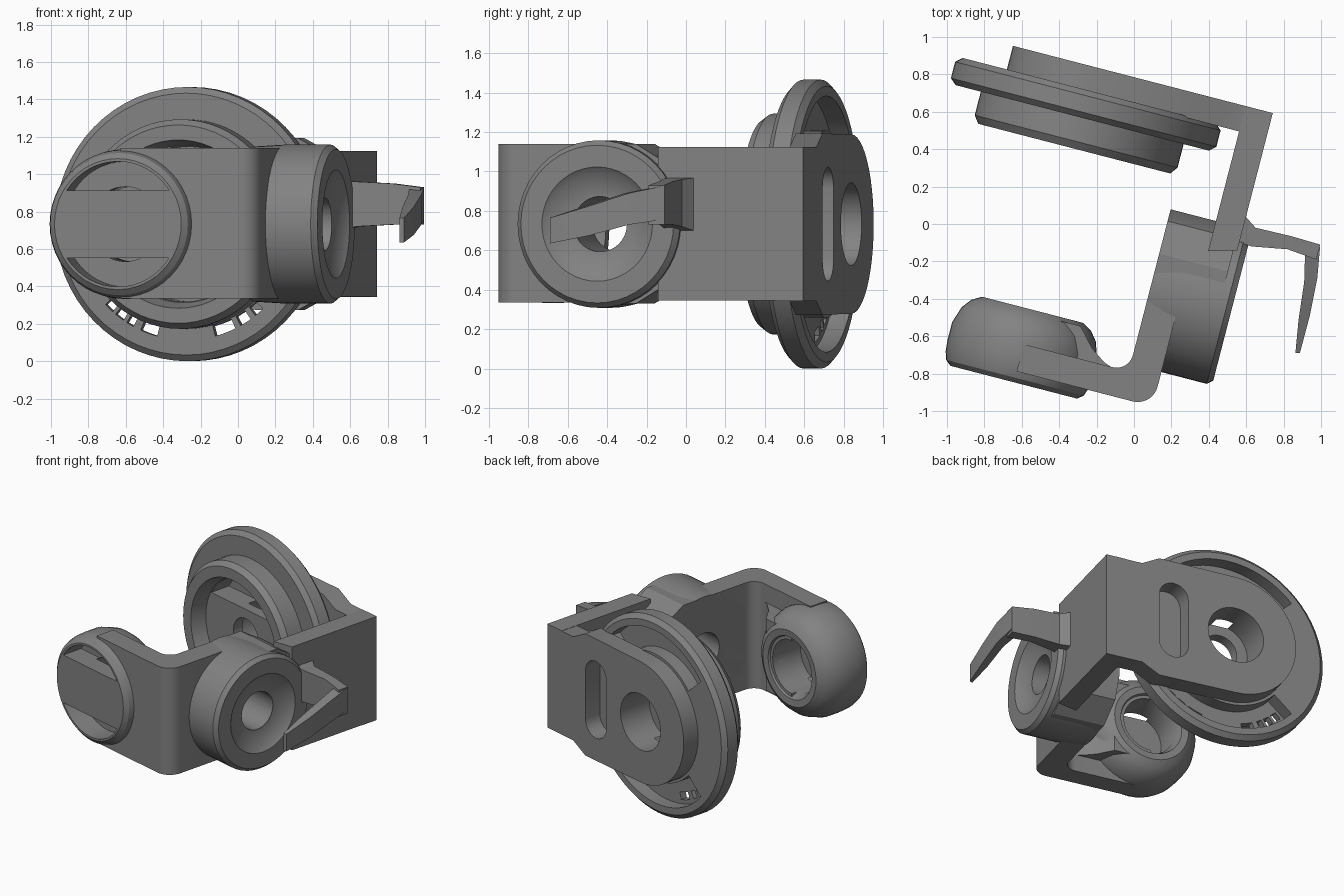
import bpy, bmesh, math
from mathutils import Vector

if "Cube" in bpy.data.objects:
    bpy.data.objects.remove(bpy.data.objects["Cube"])

YAW = math.radians(-14.5)   # whole bracket is turned about z
ZC = 0.733                  # height of all the axes
UC = -0.41                  # wheel axis position along the arms
VC = -0.305                 # pivot drum axis position

grey = bpy.data.materials.new('dark_grey')
grey.diffuse_color = (0.225, 0.225, 0.225, 1)
grey.use_nodes = True
grey.node_tree.nodes["Principled BSDF"].inputs["Base Color"].default_value = grey.diffuse_color


def finish(name, bm, yaw=YAW):
    bmesh.ops.recalc_face_normals(bm, faces=bm.faces)
    me = bpy.data.meshes.new(name)
    bm.to_mesh(me)
    bm.free()
    me.materials.append(grey)
    ob = bpy.data.objects.new(name, me)
    ob.rotation_euler.z = yaw
    bpy.context.collection.objects.link(ob)
    return ob


def place(axis, a, b, h):
    return {'u': (h, a, b), 'v': (a, h, b), 'z': (a, b, h)}[axis]


def skin(bm, rings):
    """Cap the first and last ring and bridge all rings with quads."""
    bm.faces.new(rings[0])
    bm.faces.new(rings[-1][::-1])
    n = len(rings[0])
    for p, q in zip(rings, rings[1:]):
        for i in range(n):
            j = (i + 1) % n
            bm.faces.new((p[i], p[j], q[j], q[i]))


def prism(name, pts, axis, lo, hi):
    bm = bmesh.new()
    skin(bm, [[bm.verts.new(place(axis, a, b, h)) for a, b in pts] for h in (lo, hi)])
    return finish(name, bm)


def lathe(name, profile, axis, centre, n=48):
    """Turn (radius, height) points about an axis."""
    bm = bmesh.new()
    turn = [2 * math.pi * i / n for i in range(n)]
    skin(bm, [[bm.verts.new(place(axis, centre + r * math.cos(t), ZC + r * math.sin(t), h))
               for t in turn] for r, h in profile])
    return finish(name, bm)


def loft(name, sections):
    """Join rectangles given as centre, half-extent vector in plan, half height."""
    bm = bmesh.new()
    rings = []
    for c, d, h in sections:
        c, d, up = Vector(c), Vector((*d, 0)), Vector((0, 0, h))
        rings.append([bm.verts.new(p) for p in (c - d - up, c + d - up, c + d + up, c - d + up)])
    skin(bm, rings)
    return finish(name, bm, 0)


def arc(cx, cy, r, a0, a1, n=10):
    return [(cx + r * math.cos(math.radians(a0 + (a1 - a0) * i / n)),
             cy + r * math.sin(math.radians(a0 + (a1 - a0) * i / n))) for i in range(n + 1)]


def cut(targets, cutter):
    bpy.context.view_layer.update()
    for ob in targets:
        m = ob.modifiers.new('cut', 'BOOLEAN')
        m.operation, m.solver, m.object = 'DIFFERENCE', 'EXACT', cutter
        bpy.context.view_layer.objects.active = ob
        bpy.ops.object.modifier_apply(modifier=m.name)
    bpy.data.objects.remove(cutter)


def bore(axis, centre, r, lo, hi):
    return lathe('cutter', [(r, lo), (r, hi)], axis, centre)


def lens(r, chord, sign, lo, hi):
    a = math.degrees(math.asin(chord / r))
    pts = [(u, ZC + sign * z) for u, z in arc(UC, 0, r, a, 180 - a, 16)]
    return prism('cutter', pts, 'v', lo, hi)


def ring_slot(r0, r1, a0, a1, lo, hi):
    return prism('cutter', arc(UC, ZC, r1, a0, a1, 16) + arc(UC, ZC, r0, a1, a0, 16), 'v', lo, hi)


# Front bracket: bent strip seen from above
front_bracket = prism('front_bracket',
                      [(UC, -0.92)] + arc(0.23, -0.81, 0.11, -90, 0)
                      + [(0.34, -0.29), (0.17, -0.29)]
                      + arc(0.08, -0.68, 0.09, 0, -90) + [(UC, -0.77)],
                      'z', 0.335, 1.14)
# Web that thickens the bracket towards the hub
hub_web = prism('hub_web', [(0.1, -0.78), (0.03, -0.755), (-0.05, -0.7), (-0.14, -0.6), (UC, -0.6), (UC, -0.8)],
                'z', ZC - 0.27, ZC + 0.27)

# Round pivot drum and the squared block behind it
pivot_drum = lathe('pivot_drum', [(0.2, 0.17), (0.415, 0.17), (0.425, 0.34), (0.425, 0.59), (0.40, 0.62),
                                  (0.29, 0.62), (0.26, 0.595), (0.16, 0.56)], 'u', VC)
drum_block = prism('drum_block', [(VC, 0.33), (-0.12, 0.33), (0.06, 0.44), (0.125, 0.6), (0.125, 0.87),
                                  (0.06, 1.03), (-0.12, 1.14), (VC, 1.14)], 'u', 0.17, 0.55)
# Rear bracket: side plate standing against the drum
side_plate = prism('side_plate', [(0.42, -0.04), (0.57, -0.0), (0.57, 0.76), (0.42, 0.76)],
                   'z', 0.345, 1.125)
cut([front_bracket, pivot_drum, drum_block, side_plate], bore('u', VC, 0.14, 0.1, 0.7))

# Front hub with domed inner side, deep bore and two lens windows
front_hub = lathe('front_hub', [(0.35, -0.98), (0.38, -0.955), (0.395, -0.91), (0.4, -0.85), (0.4, -0.75),
                                (0.37, -0.66), (0.33, -0.61), (0.28, -0.58), (0.23, -0.585),
                                (0.2, -0.65)], 'v', UC)
cut([front_bracket, front_hub, hub_web], bore('v', UC, 0.2, -0.85, -0.5))
for s in (1, -1):
    cut([front_bracket, front_hub], lens(0.335, 0.18, s, -1.1, -0.82))

# Rear arm with rounded end
rear_arm = prism('rear_arm', [(0.57, ZC - 0.39), (0.57, ZC + 0.39), (0.3, ZC + 0.39), (0.17, ZC + 0.46)]
                 + arc(UC, ZC, 0.455, 90, 270, 24)
                 + [(0.17, ZC - 0.46), (0.3, ZC - 0.39)], 'v', 0.62, 0.76)
# Upright slot in the arm
cut([rear_arm], prism('cutter', arc(0.06, ZC + 0.18, 0.11, 0, 180) + arc(0.06, ZC - 0.18, 0.11, 180, 360),
                      'v', 0.5, 0.9))

# Rear wheel: stepped disc with a raised drum on its inner side
rear_wheel = lathe('rear_wheel', [(0.42, 0.42), (0.45, 0.31), (0.53, 0.31), (0.56, 0.35), (0.56, 0.48),
                                  (0.70, 0.48), (0.733, 0.51), (0.733, 0.60), (0.70, 0.63),
                                  (0.3, 0.63)], 'v', UC, 64)
cut([rear_wheel, rear_arm], bore('v', UC, 0.21, 0.5, 0.9))
cut([rear_wheel], bore('v', UC, 0.13, 0.2, 0.9))
for s in (1, -1):
    cut([rear_wheel], lens(0.415, 0.2, s, 0.3, 0.58))
# Curved grooves on the back, above and below the arm
for a0 in (42, 222):
    cut([rear_wheel], ring_slot(0.475, 0.65, a0, a0 + 96, 0.53, 0.8))
# Row of small openings through the lower groove
for a0, a1 in ((224, 229), (231, 236), (238, 242), (246, 255), (285, 296), (299, 305), (308, 313)):
    cut([rear_wheel], ring_slot(0.565, 0.62, a0, a1, 0.4, 0.6))

# Lever post and its hanging blade
lever_post = loft('lever_post', [((0.55, -0.01, 0.83), (0.02, 0.08), 0.14),
                                 ((0.64, -0.07, 0.84), (0.01, 0.05), 0.12),
                                 ((0.83, -0.10, 0.84), (0.01, 0.035), 0.11),
                                 ((0.985, -0.15, 0.83), (0.01, 0.04), 0.1)])
lever_blade = loft('lever_blade', [((0.955, -0.13, 0.84), (0.04, 0.01), 0.085),
                                   ((0.945, -0.30, 0.81), (0.035, 0.01), 0.08),
                                   ((0.91, -0.50, 0.75), (0.03, 0.01), 0.075),
                                   ((0.875, -0.69, 0.70), (0.012, 0.0), 0.065)])

# Smooth the round parts, keep the edges sharp
bpy.ops.object.select_all(action='SELECT')
bpy.context.view_layer.objects.active = rear_wheel
bpy.ops.object.shade_smooth_by_angle(angle=math.radians(30))
